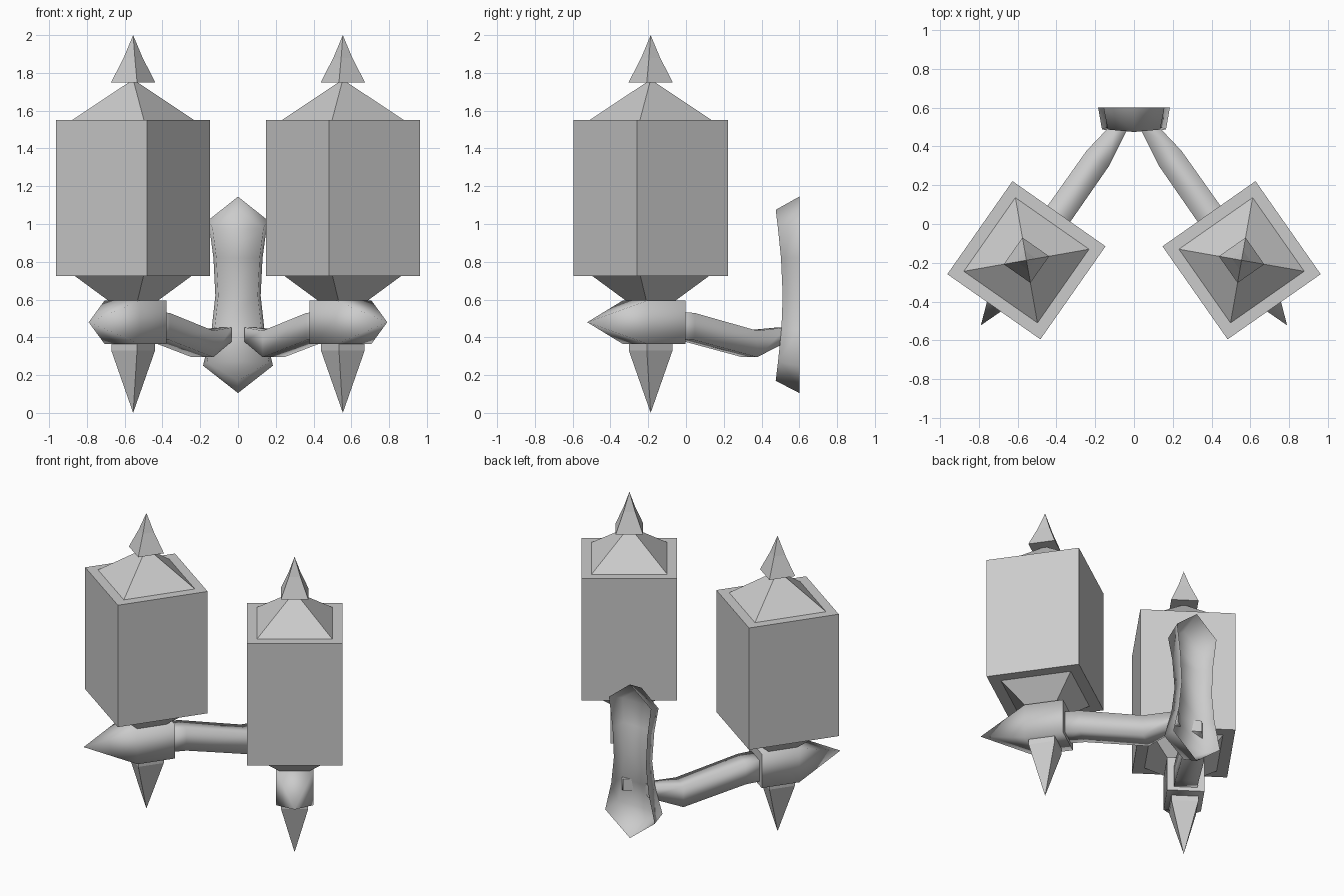
import bpy, bmesh, math
from mathutils import Vector

cube = bpy.data.objects.get("Cube")
if cube:
    bpy.data.objects.remove(cube, do_unlink=True)

grey = bpy.data.materials.new("plain_grey")
grey.use_nodes = True
GREY = (0.6, 0.6, 0.6, 1)
grey.diffuse_color = GREY
grey.node_tree.nodes["Principled BSDF"].inputs["Base Color"].default_value = GREY


def finish(name, bm, smooth, location=(0, 0, 0), turn=0):
    bmesh.ops.remove_doubles(bm, verts=bm.verts[:], dist=0.0005)
    bmesh.ops.recalc_face_normals(bm, faces=bm.faces[:])
    for face in bm.faces:
        face.smooth = smooth
    mesh = bpy.data.meshes.new(name)
    bm.to_mesh(mesh)
    bm.free()
    mesh.materials.append(grey)
    obj = bpy.data.objects.new(name, mesh)
    bpy.context.collection.objects.link(obj)
    obj.location = location
    obj.rotation_euler.z = turn
    return obj


def bridge(bm, rings):
    for a, b in zip(rings, rings[1:]):
        n = len(a)
        for i in range(n):
            j = (i + 1) % n
            bm.faces.new((a[i], a[j], b[j], b[i]))


def square_loft(name, sections, along_y, smooth, location, turn):
    """Loft squares: upright (z, half) or along the arm (y, z, half)."""
    bm = bmesh.new()
    rings = []
    for section in sections:
        half = section[-1]
        ring = []
        for a, b in ((-1, -1), (1, -1), (1, 1), (-1, 1)):
            if along_y:
                co = Vector((a * half, section[0], section[1] + b * half))
            else:
                co = Vector((a * half, b * half, section[0]))
            ring.append(bm.verts.new(co))
        rings.append(ring)
    bridge(bm, rings)
    bm.faces.new(rings[0])
    bm.faces.new(rings[-1])
    return finish(name, bm, smooth, location, turn)


# Lantern parts, upright: (height, half width) per section
UPRIGHT = {
    "lantern_body": [(0.725, 0.293), (1.55, 0.293)],
    "lantern_roof": [(1.55, 0.232), (1.765, 0.0001)],
    "roof_finial": [(1.75, 0.084), (1.88, 0.036), (2.0, 0.0001)],
    "lantern_funnel": [(0.59, 0.09), (0.725, 0.222)],
    "lower_spike": [(0.0, 0.0001), (0.33, 0.083), (0.37, 0.083)],
}
# Bracket parts, along the arm: (distance, height, half width)
ALONG = {
    "bracket_boss": [(-0.41, 0.48, 0.0001), (-0.1, 0.48, 0.115), (0.145, 0.48, 0.115)],
    "bracket_arm": [(0.1, 0.465, 0.072), (0.235, 0.457, 0.072),
                    (0.64, 0.365, 0.07), (0.855, 0.415, 0.038)],
}

for side, sign in (("left", 1), ("right", -1)):
    place = (sign * 0.555, -0.187, 0)
    turn = sign * math.radians(35)
    for name, sections in UPRIGHT.items():
        square_loft(f"{side}_{name}", sections, False, False, place, turn)
    for name, sections in ALONG.items():
        obj = square_loft(f"{side}_{name}", sections, True, True, place, turn)
        # the square back end of each part stays crisp
        for face in obj.data.polygons:
            if face.normal.y > 0.9:
                face.use_smooth = False

# Wall plate: open-backed shell, (half width, height) from top to bottom
BACK = [(0, 1.145), (0.157, 1.02), (0.13, 0.82), (0.12, 0.62), (0.14, 0.44), (0.185, 0.25), (0, 0.105)]
FRONT = [(0, 1.075, 0.475), (0.135, 0.975, 0.487), (0.115, 0.82, 0.503), (0.105, 0.62, 0.512),
         (0.125, 0.44, 0.505), (0.165, 0.27, 0.487), (0, 0.17, 0.475)]

bm = bmesh.new()


def outline(points):
    right = [bm.verts.new(p) for p in points]
    left = [bm.verts.new((-p[0], p[1], p[2])) for p in points[1:-1]]
    return right, left


back = outline([(x, 0.6, z) for x, z in BACK])
front = outline([(x, y, z) for x, z, y in FRONT])
bridge(bm, [r + l[::-1] for r, l in (back, front)])
right, left = front
bm.faces.new((right[0], right[1], left[0]))
for i in range(len(left) - 1):
    bm.faces.new((right[i + 1], right[i + 2], left[i + 1], left[i]))
bm.faces.new((right[-2], right[-1], left[-1]))
finish("wall_plate", bm, True)
